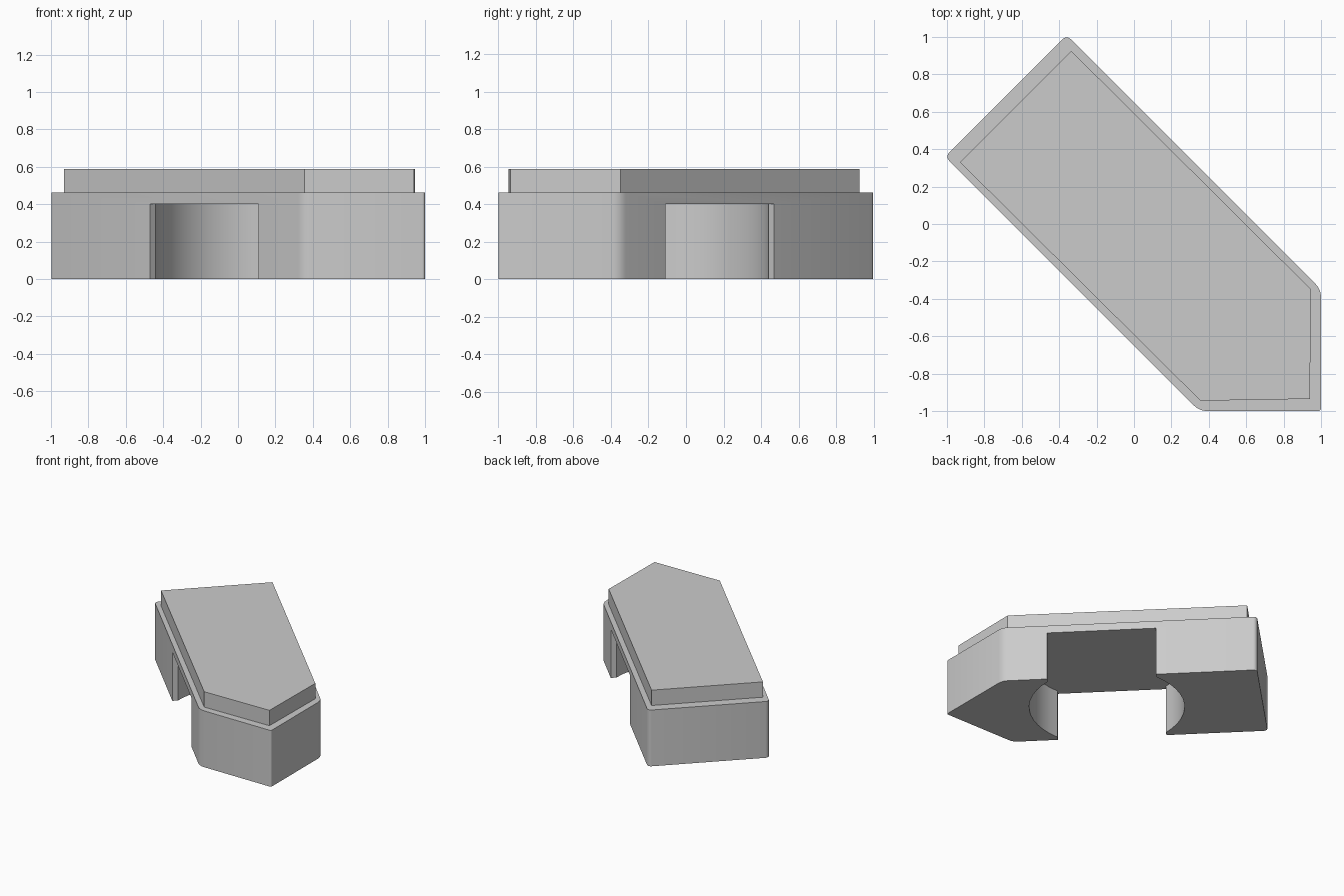
import bpy, bmesh
from math import sqrt, sin, cos, acos, pi, radians
from mathutils import Vector

if "Cube" in bpy.data.objects:
    bpy.data.objects.remove(bpy.data.objects["Cube"])


def rounded(corners, steps=4):
    """Outline from (x, y, radius) corners, with each corner turned into an arc."""
    out = []
    for i, (x, y, r) in enumerate(corners):
        p = Vector((x, y))
        a = (Vector(corners[i - 1][:2]) - p).normalized()
        b = (Vector(corners[(i + 1) % len(corners)][:2]) - p).normalized()
        half = a.angle(b) / 2
        mid = (a + b).normalized()
        centre = p + mid * (r / sin(half))
        sweep = pi / 2 - half
        side = Vector((-mid.y, mid.x))
        if side.dot(a) < 0:
            side = -side
        for k in range(steps + 1):
            t = sweep * (1 - 2 * k / steps)
            out.append(centre + r * (-mid * cos(t) + side * sin(t)))
    return out


def prism(name, outline, z0, z1):
    bm = bmesh.new()
    face = bm.faces.new([bm.verts.new((p[0], p[1], z0)) for p in outline])
    ext = bmesh.ops.extrude_face_region(bm, geom=[face])
    verts = [g for g in ext["geom"] if isinstance(g, bmesh.types.BMVert)]
    bmesh.ops.translate(bm, verts=verts, vec=(0, 0, z1 - z0))
    bmesh.ops.recalc_face_normals(bm, faces=bm.faces)
    mesh = bpy.data.meshes.new(name)
    bm.to_mesh(mesh)
    bm.free()
    obj = bpy.data.objects.new(name, mesh)
    bpy.context.collection.objects.link(obj)
    return obj


# Base block: diagonal bar with a pointed end and rounded corners
base = prism("base_block", rounded([
    (-0.36, 1.01, 0.03), (-1.01, 0.36, 0.03), (0.35, -1.0, 0.1),
    (1.0, -1.0, 0.015), (1.0, -0.35, 0.1)]), 0, 0.462)

# Underside channel across the bar, widened by a round pocket
half_w, radius, centre_u = 0.41, 0.585, 0.205
start, n = acos(half_w / radius), 12
arc = [(radius * cos(t), radius * sin(t))
       for t in (start * (2 * k / n - 1) for k in range(n + 1))]
right = [(half_w, -0.7)] + arc + [(half_w, 0.7)]
profile = right + [(-u, -v) for u, v in right]
s = 1 / sqrt(2)
cutter = prism("channel_cutter",
               [((u + centre_u + v) * s, (v - u - centre_u) * s) for u, v in profile],
               -0.1, 0.40)
cutter.hide_render = True
cut = base.modifiers.new("channel", 'BOOLEAN')
cut.operation, cut.solver, cut.object = 'DIFFERENCE', 'EXACT', cutter
bpy.context.view_layer.objects.active = base
bpy.ops.object.modifier_apply(modifier=cut.name)
bpy.data.objects.remove(cutter)

# Raised plate, slightly inset
plate = prism("top_plate", [(-0.335, 0.925), (-0.93, 0.33), (0.355, -0.945),
                            (0.94, -0.935), (0.947, -0.35)], 0.462, 0.588)

# Smooth arcs, crisp edges
bpy.ops.object.select_all(action='DESELECT')
base.select_set(True)
bpy.ops.object.shade_smooth_by_angle(angle=radians(28))
